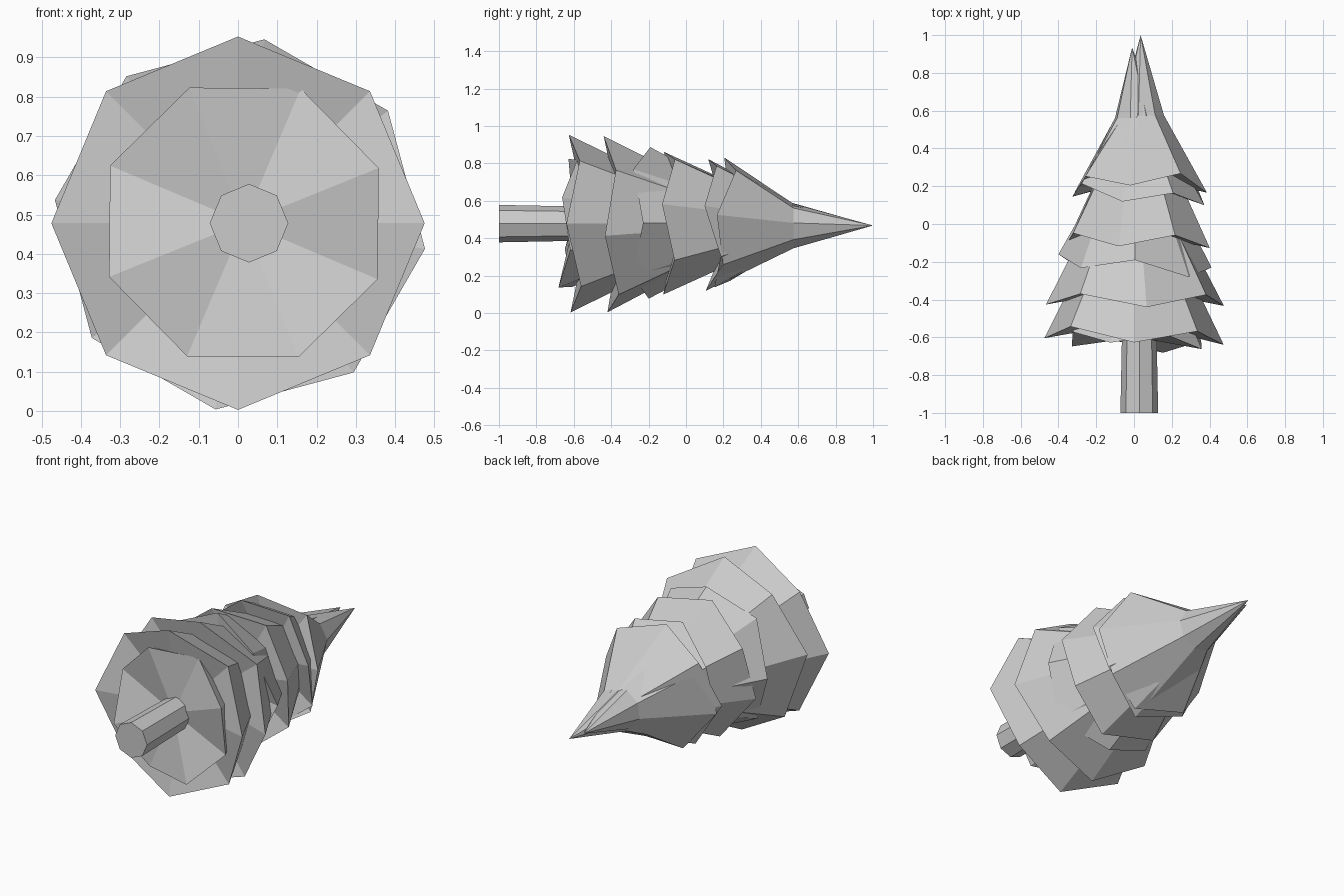
import bpy, bmesh
from math import sin, cos, radians

if "Cube" in bpy.data.objects:
    bpy.data.objects.remove(bpy.data.objects["Cube"])

N = 8


def make_object(name, bm):
    bmesh.ops.recalc_face_normals(bm, faces=bm.faces)
    mesh = bpy.data.meshes.new(name)
    bm.to_mesh(mesh)
    bm.free()
    ob = bpy.data.objects.new(name, mesh)
    bpy.context.collection.objects.link(ob)


def ring(bm, cx, cz, r, phase, y_at):
    verts = []
    for i in range(N):
        a = radians(phase + i * 360 / N)
        dx, dz = r * cos(a), r * sin(a)
        verts.append(bm.verts.new((cx + dx, y_at(i, dx, dz), cz + dz)))
    return verts


def tier(name, centre, r, phase, low, zig, tx, tz, hollow, neck, tip):
    """Foliage skirt: zigzag tilted rim, narrow neck ring, pointed tip, hollow underside."""
    bm = bmesh.new()
    rim = ring(bm, *centre, r, phase,
               lambda i, dx, dz: low + zig * (i % 2) + tx * dx + tz * dz)
    nx, ny, nz, nr = neck
    top = ring(bm, nx, nz, nr, phase, lambda i, dx, dz: ny)
    under = bm.verts.new((centre[0], hollow, centre[1]))
    apex = bm.verts.new(tip)
    for i in range(N):
        j = (i + 1) % N
        bm.faces.new((rim[i], rim[j], top[j], top[i]))
        bm.faces.new((top[i], top[j], apex))
        bm.faces.new((rim[j], rim[i], under))
    make_object(name, bm)


# Trunk
bm = bmesh.new()
a = ring(bm, 0.028, 0.478, 0.1, 0, lambda i, dx, dz: -1.0)
b = ring(bm, 0.028, 0.478, 0.09, 0, lambda i, dx, dz: -0.5)
bm.faces.new(a)
bm.faces.new(b)
for i in range(N):
    j = (i + 1) % N
    bm.faces.new((a[i], a[j], b[j], b[i]))
make_object("trunk", bm)

# Foliage tiers from trunk to tip:
# centre (x, z), radius, phase, low rim y, zigzag, tilt x, tilt z, hollow y, neck, tip
tiers = [
    ((0.015, 0.48), 0.37, 22, -0.655, 0.06, -0.045, 0.06, -0.60, (0.01, -0.1, 0.48, 0.12), (0.01, 0.2, 0.48)),
    ((0.0, 0.478), 0.475, 0, -0.622, 0.07, -0.037, -0.01, -0.52, (0.0, 0.0, 0.478, 0.17), (0.0, 0.3, 0.478)),
    ((0.005, 0.475), 0.475, -7.5, -0.43, 0.065, -0.01, -0.02, -0.34, (0.0, 0.18, 0.478, 0.16), (0.0, 0.45, 0.478)),
    ((0.005, 0.482), 0.405, 45, -0.26, 0.065, -0.085, 0.01, -0.16, (0.0, 0.3, 0.48, 0.14), (0.0, 0.55, 0.48)),
    ((0.02, 0.48), 0.395, 15, -0.12, 0.065, -0.02, 0.0, -0.04, (0.02, 0.42, 0.48, 0.14), (0.02, 0.65, 0.48)),
    ((0.03, 0.48), 0.355, 15, 0.135, 0.065, -0.085, -0.07, 0.22, (0.01, 0.56, 0.48, 0.115), (-0.01, 0.935, 0.485)),
    ((0.03, 0.475), 0.36, 8, 0.155, 0.07, 0.01, 0.14, 0.25, (0.04, 0.575, 0.465, 0.12), (0.035, 1.0, 0.468)),
]
for k, t in enumerate(tiers):
    tier(f"foliage_tier_{k + 1}", *t)
